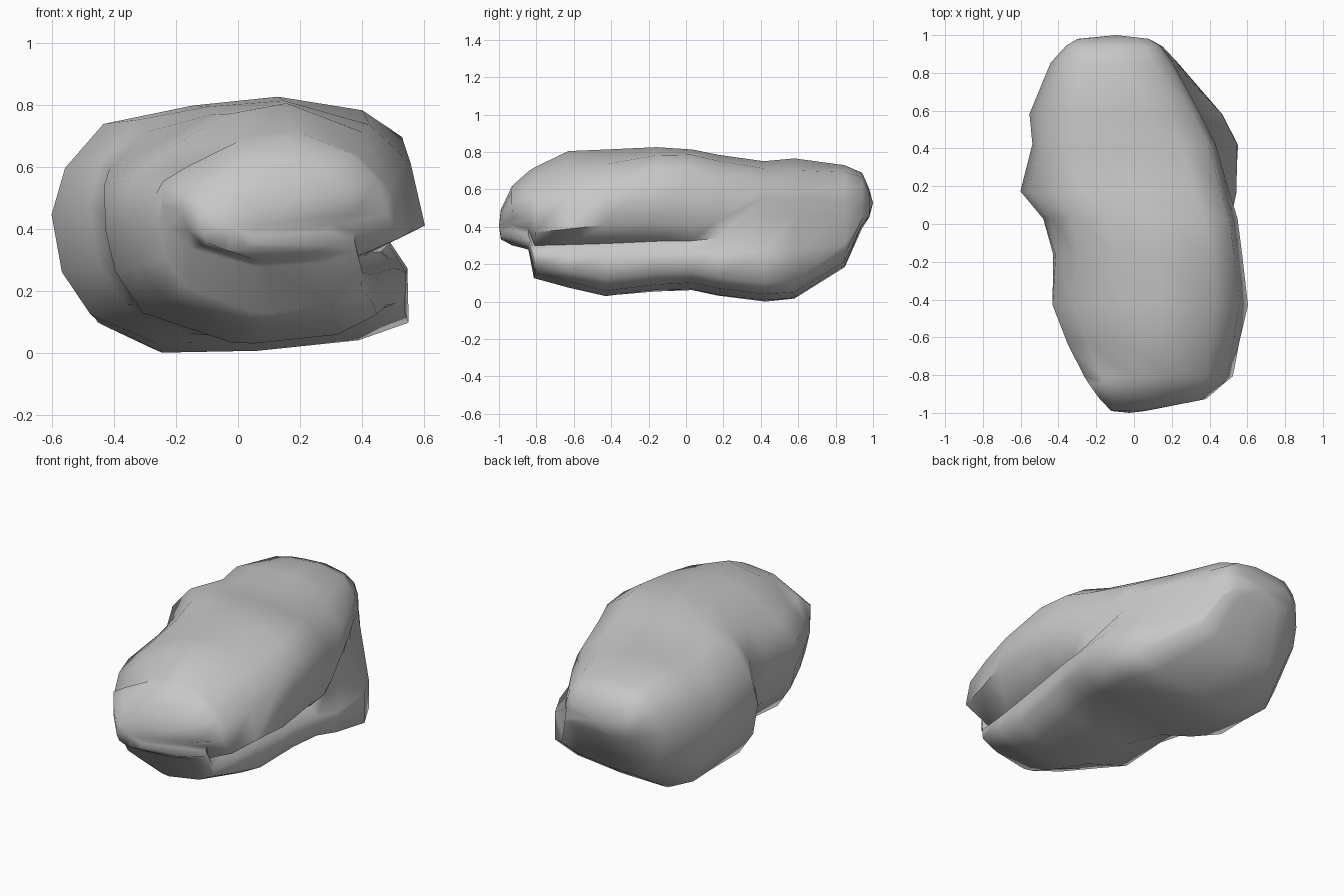
import bpy
import bmesh
import math
import random
from mathutils import Vector

random.seed(4)

default_cube = bpy.data.objects.get("Cube")
if default_cube:
    bpy.data.objects.remove(default_cube, do_unlink=True)

# One plain stone colour
stone = bpy.data.materials.new("stone grey")
stone.use_nodes = True
stone.diffuse_color = (0.57, 0.57, 0.57, 1)
shader = stone.node_tree.nodes["Principled BSDF"]
shader.inputs["Base Color"].default_value = stone.diffuse_color
shader.inputs["Roughness"].default_value = 0.9

# Stations from front to back:
# y, left edge, upper right edge, lower right edge, underside, top,
# crease depth, crease height, squareness of the right shoulder
STATIONS = [
    (-0.99, -0.12, 0.06, 0.05, 0.34, 0.5, 0, 0.4, 0.5),
    (-0.93, -0.18, 0.38, 0.3, 0.31, 0.63, 0, 0.42, 0.2),
    (-0.84, -0.24, 0.48, 0.38, 0.28, 0.71, 0, 0.4, 0),
    (-0.81, -0.26, 0.52, 0.4, 0.13, 0.73, 0.04, 0.31, 0),
    (-0.63, -0.35, 0.56, 0.43, 0.08, 0.81, 0.05, 0.31, 0.1),
    (-0.43, -0.43, 0.6, 0.45, 0.03, 0.82, 0.05, 0.32, 0.4),
    (-0.16, -0.43, 0.57, 0.48, 0.06, 0.83, 0.05, 0.33, 0.9),
    (0.03, -0.48, 0.55, 0.51, 0.07, 0.82, 0.05, 0.33, 1),
    (0.17, -0.6, 0.5, 0.54, 0.04, 0.79, 0.04, 0.35, 1),
    (0.42, -0.54, 0.43, 0.55, 0.01, 0.76, 0.02, 0.48, 0.9),
    (0.58, -0.55, 0.35, 0.47, 0.02, 0.77, 0.01, 0.48, 0.6),
    (0.85, -0.44, 0.21, 0.23, 0.19, 0.74, 0, 0.47, 0.6),
    (0.94, -0.36, 0.14, 0.15, 0.4, 0.7, 0, 0.53, 0.6),
    (0.98, -0.3, 0.08, 0.08, 0.46, 0.61, 0, 0.54, 0.6),
]

# Left half of the outline, from top to underside, as fractions of a
# station's width and height: sloping in front, fuller behind
FRONT_LEFT = [(0.34, 0.95), (0.11, 0.78), (0, 0.66), (0, 0.48),
              (0.03, 0.3), (0.12, 0.14), (0.4, 0.01)]
REAR_LEFT = [(0.32, 0.98), (0.15, 0.94), (0.04, 0.75), (0, 0.55),
             (0.03, 0.3), (0.11, 0.12), (0.3, 0)]


def ramp(value, start, end):
    """Rise from zero at start to one at end."""
    return min(max((value - start) / (end - start), 0), 1)


def section(y, left, upper, lower, bottom, top, depth, crease, square):
    """Closed outline: underside, creased right flank, crown, left flank."""
    height = top - bottom
    rear = ramp(y, -0.4, 0.1)
    ledge = 0.07 + 0.2 * ramp(y, 0.1, 0.42)

    def place(u, v, right):
        return Vector((left + (right - left) * u, y, bottom + height * v))

    underside = [place(0.55, 0.01, lower), place(0.85, 0.05, lower)]
    flank = [
        (lower, bottom + height * 0.13),
        (lower, crease - height * ledge),
        (min(lower, upper) - depth, crease),
        (upper, crease + height * 0.12),
    ]
    side = [Vector((x, y, z)) for x, z in flank]
    shoulder = [
        place(0.96, 0.67 + 0.18 * square, upper),
        place(0.83, 0.87 + 0.09 * square, upper),
        place(0.56, 1, upper),
    ]
    left_flank = [
        place(*Vector(front).lerp(Vector(back), rear), upper)
        for front, back in zip(FRONT_LEFT, REAR_LEFT)
    ]
    return underside + side + shoulder + left_flank


def roughen(point, amount):
    """Small irregular shift that keeps the overall silhouette."""
    return point + Vector([random.uniform(-amount, amount) for axis in range(3)])


def loft(bm, sections):
    """Skin the outlines and close both ends with a shallow point."""
    rings = []
    for outline in sections:
        rings.append([bm.verts.new(point) for point in outline])
    for near, far in zip(rings, rings[1:]):
        count = len(near)
        for i in range(count):
            j = (i + 1) % count
            bm.faces.new((near[i], near[j], far[j], far[i]))
    for ring, direction in ((rings[0], -1), (rings[-1], 1)):
        centre = sum((v.co for v in ring), Vector()) / len(ring)
        centre.y = direction
        tip = bm.verts.new(centre)
        for i, vert in enumerate(ring):
            bm.faces.new((vert, ring[(i + 1) % len(ring)], tip))


# Boulder body
outlines = []
for index, station in enumerate(STATIONS):
    at_end = index in (0, len(STATIONS) - 1)
    amount = 0 if at_end else 0.004
    outlines.append([roughen(point, amount) for point in section(*station)])

bm = bmesh.new()
loft(bm, outlines)
bmesh.ops.recalc_face_normals(bm, faces=bm.faces)

# Rest the lowest point on the ground
lowest = min(vert.co.z for vert in bm.verts)
bmesh.ops.translate(bm, vec=Vector((0, 0, -lowest)), verts=bm.verts)

mesh = bpy.data.meshes.new("boulder")
bm.to_mesh(mesh)
bm.free()
mesh.materials.append(stone)
boulder = bpy.data.objects.new("boulder", mesh)
bpy.context.collection.objects.link(boulder)

# Worn, smooth surface with only the hardest edges kept sharp
bpy.ops.object.select_all(action="DESELECT")
boulder.select_set(True)
bpy.context.view_layer.objects.active = boulder
bpy.ops.object.shade_smooth_by_angle(angle=math.radians(75))
